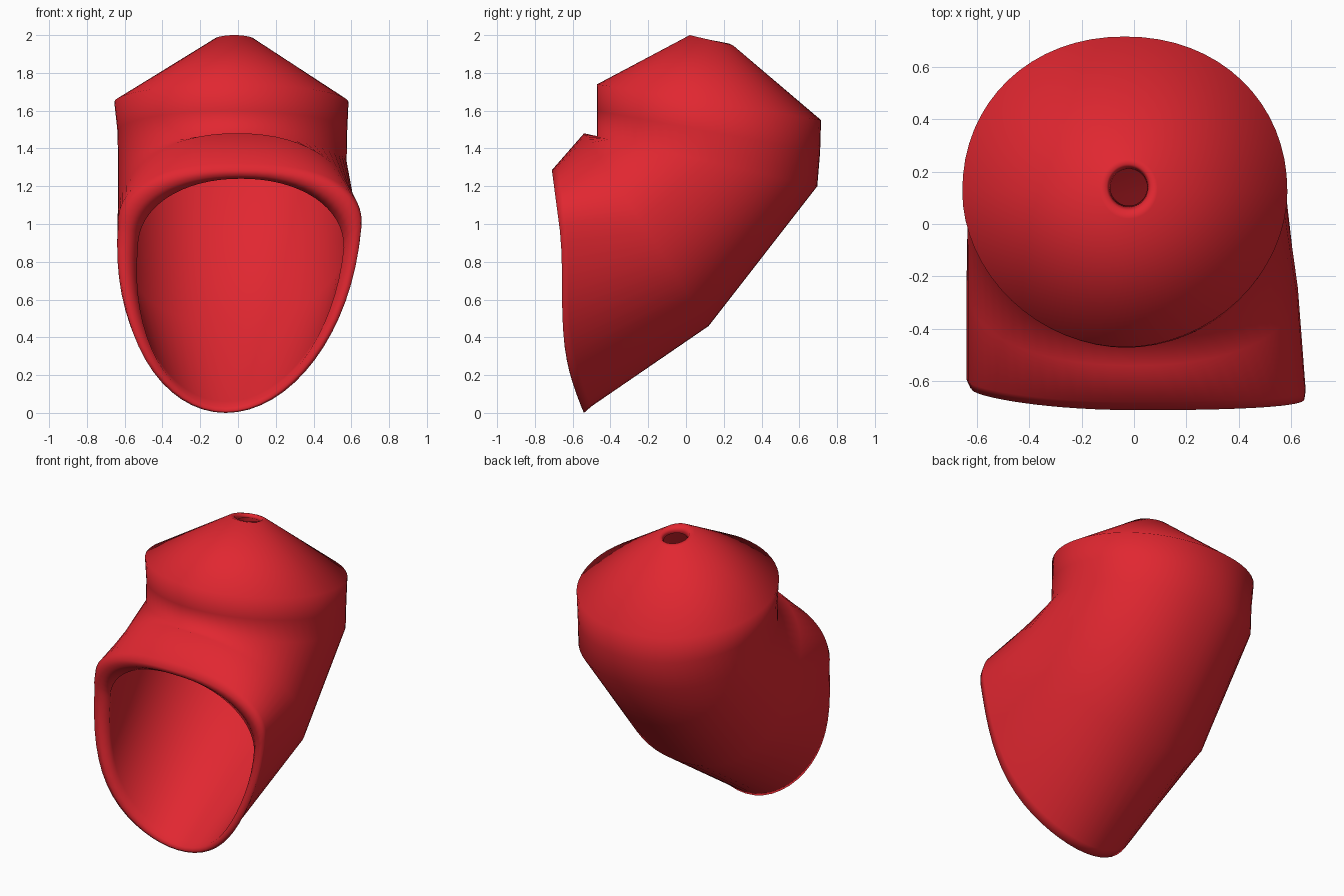
import bpy, bmesh, math

if "Cube" in bpy.data.objects:
    bpy.data.objects.remove(bpy.data.objects["Cube"])

N = 64  # points around each section


def section(front, back, hw, xc=0.0, pivot=0.5, pf=2.0, pb=2.0, bow=0.0, skew=0.0, pull=0.0):
    """Egg-shaped ring: the front and back halves meet at the widest point (pivot).
    bow pushes the lower half forward, skew leans it sideways, pull draws the left side back."""
    pts = []
    for i in range(N):
        a = 2 * math.pi * i / N
        c, s = math.cos(a), math.sin(a)
        p = pf if c > 0 else pb
        u = math.copysign(abs(c) ** (2 / p), c)
        w = math.copysign(abs(s) ** (2 / p), s)
        t = pivot * (1 - u) if u > 0 else pivot - u * (1 - pivot)
        y = front[0] + (back[0] - front[0]) * t
        z = front[1] + (back[1] - front[1]) * t
        x = xc + hw * w
        if u < 0:
            y += bow * math.sin(math.pi * abs(u) ** 1.5)
            x += skew * u
        if w < 0:
            y += pull * w * w * min(1, 1 + u)
        pts.append((x, y, z))
    return pts


mouth = dict(pb=2.0, bow=-0.055, skew=0.08, pull=0.04)
# outer shell from the crown hole down to the mouth, rolled lip, then the lining back up
rings = [
    section((0.07, 1.955), (0.21, 1.935), 0.07, -0.02),
    section((0.05, 1.99), (0.23, 1.955), 0.085, -0.02),
    section((0.02, 2.00), (0.25, 1.945), 0.11, -0.02),
    section((-0.47, 1.74), (0.715, 1.55), 0.62, -0.035, pf=1.93, pb=2.1),
    section((-0.472, 1.60), (0.71, 1.38), 0.608, -0.03, pf=1.95, pb=2.1),
    section((-0.47, 1.465), (0.695, 1.20), 0.605, -0.03, pf=2.0, pb=2.15),
    section((-0.54, 1.48), (0.12, 0.46), 0.63, -0.005, 0.45, 2.2, 2.2, skew=0.05),
    section((-0.68, 1.32), (-0.50, 0.035), 0.645, 0.01, 0.25, 2.4, **mouth),
    section((-0.71, 1.285), (-0.54, 0.0), 0.635, 0.015, 0.25, 2.4, **mouth),
    section((-0.70, 1.255), (-0.545, 0.01), 0.595, 0.015, 0.26, 2.25, **mouth),
    section((-0.67, 1.24), (-0.535, 0.03), 0.545, 0.015, 0.30, 2.1, **mouth),
    section((-0.61, 1.26), (-0.49, 0.06), 0.565, 0.015, 0.28, 2.2, **mouth),
    section((-0.53, 1.465), (0.112, 0.47), 0.618, -0.005, 0.45, 2.2, 2.2, skew=0.05),
    section((-0.46, 1.46), (0.685, 1.204), 0.594, -0.03, pf=2.0, pb=2.15),
    section((-0.46, 1.733), (0.705, 1.546), 0.61, -0.035, pf=1.93, pb=2.1),
]

bm = bmesh.new()
loops = [[bm.verts.new(p) for p in r] for r in rings]
for a, b in zip(loops, loops[1:] + loops[:1]):
    for i in range(N):
        j = (i + 1) % N
        bm.faces.new((a[i], a[j], b[j], b[i]))
bmesh.ops.recalc_face_normals(bm, faces=bm.faces)
for f in bm.faces:
    f.smooth = True

mesh = bpy.data.meshes.new("hood")
bm.to_mesh(mesh)
bm.free()
hood = bpy.data.objects.new("hood", mesh)
bpy.context.collection.objects.link(hood)

# red cloth
red = bpy.data.materials.new("red_cloth")
red.diffuse_color = (0.75, 0.02, 0.03, 1)
red.use_nodes = True
red.node_tree.nodes["Principled BSDF"].inputs["Base Color"].default_value = red.diffuse_color
mesh.materials.append(red)
